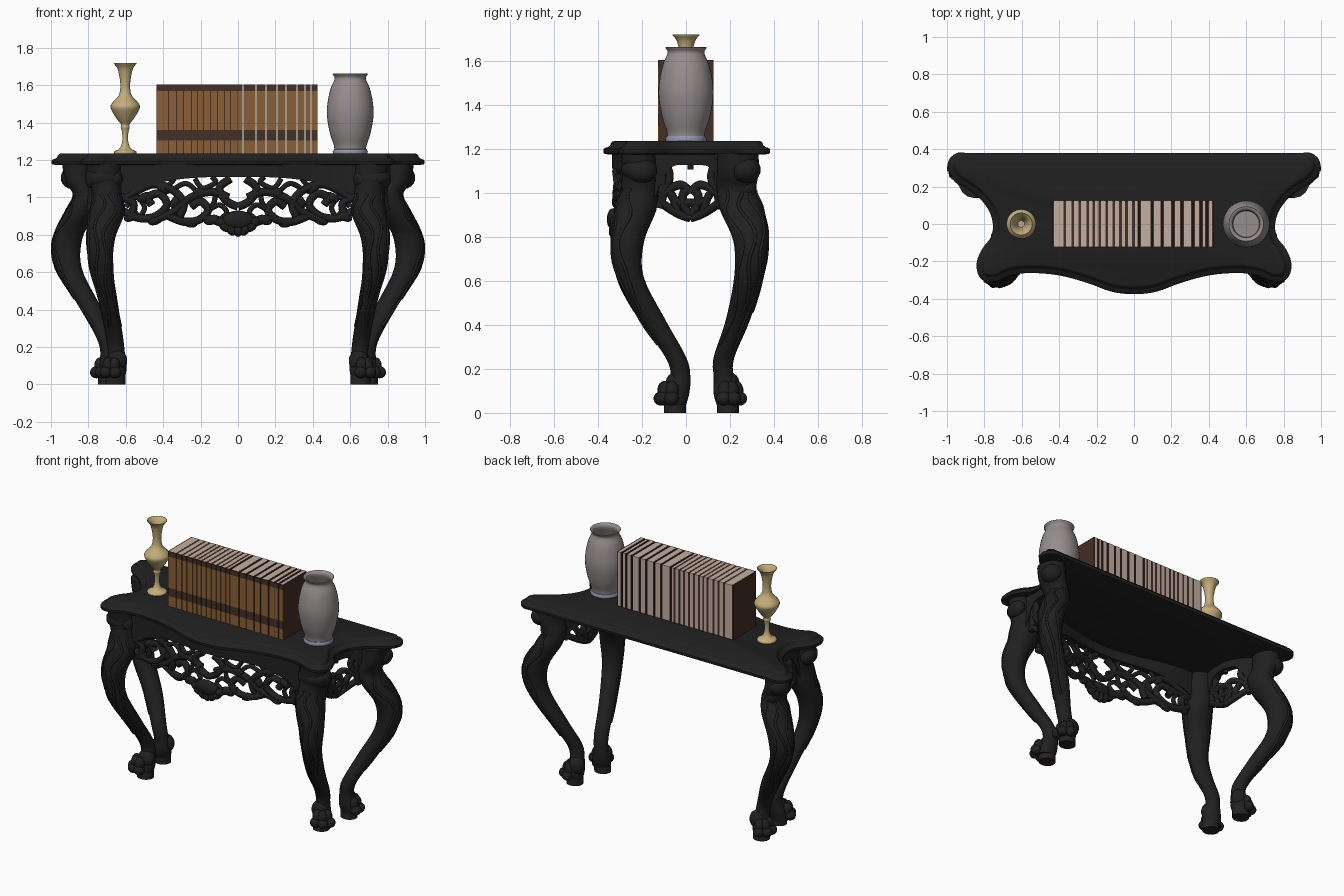
import bpy, bmesh, math
from mathutils import Vector, Matrix

if "Cube" in bpy.data.objects:
    bpy.data.objects.remove(bpy.data.objects["Cube"])


def material(name, r, g, b):
    m = bpy.data.materials.new(name)
    m.use_nodes = True
    m.diffuse_color = (r, g, b, 1)
    m.node_tree.nodes["Principled BSDF"].inputs["Base Color"].default_value = (r, g, b, 1)
    return m


BLACK = material("black_wood", .0145, .0145, .0145)
DARK = material("dark_plinth", .02, .016, .016)
BRASS = material("pale_brass", .55, .42, .2)
GREY = material("grey_ceramic", .3, .267, .27)
BLUE = material("blue_grey_foot", .3, .3, .42)
SPINE = material("tan_leather", .255, .118, .038)
BAND = material("brown_band", .06, .029, .02)
COVER = material("dark_red_cover", .06, .026, .019)
PAGE = material("cream_pages", .54, .43, .36)


def smooth_path(pts, n=4, closed=False):
    """Catmull-Rom through points of any dimension."""
    pts = [Vector(p) for p in pts]
    k = len(pts)
    get = (lambda i: pts[i % k]) if closed else (lambda i: pts[max(0, min(k - 1, i))])
    out = []
    for i in range(k if closed else k - 1):
        a, b, c, d = (get(i + j) for j in (-1, 0, 1, 2))
        for s in range(n):
            t = s / n
            out.append((b * 2 + (c - a) * t + (a * 2 - b * 5 + c * 4 - d) * t ** 2
                        + (b * 3 - a - c * 3 + d) * t ** 3) / 2)
    return out if closed else out + [pts[-1]]


def finish(name, bm, mat, mirror=False):
    bmesh.ops.recalc_face_normals(bm, faces=bm.faces[:])
    me = bpy.data.meshes.new(name)
    bm.to_mesh(me)
    bm.free()
    me.materials.append(mat)
    ob = bpy.data.objects.new(name, me)
    bpy.context.collection.objects.link(ob)
    if mirror:
        ob.modifiers.new("Mirror", "MIRROR")
    return ob


def loft(name, rings, mat, mirror=False):
    """Skin a list of equal rings and cap both ends."""
    bm = bmesh.new()
    vs = [[bm.verts.new(p) for p in ring] for ring in rings]
    n = len(vs[0])
    for a, b in zip(vs, vs[1:]):
        for i in range(n):
            bm.faces.new((a[i], a[(i + 1) % n], b[(i + 1) % n], b[i]))
    bm.faces.new(vs[0])
    bm.faces.new(vs[-1])
    return finish(name, bm, mat, mirror)


def circle(x, y, z, rx, ry, n=16):
    return [(x + rx * math.cos(math.tau * i / n), y + ry * math.sin(math.tau * i / n), z) for i in range(n)]


def lathe(name, x, profile, mat, n=32):
    return loft(name, [circle(x, 0, z, r, r, n) for r, z in profile], mat)


def blobs(name, items, mat, mirror=False):
    """Ellipsoids given as (centre, radii, tilt about y)."""
    bm = bmesh.new()
    for loc, size, tilt in items:
        m = Matrix.Translation(loc) @ Matrix.Rotation(tilt, 4, 'Y') @ Matrix.Diagonal((*size, 1))
        bmesh.ops.create_uvsphere(bm, u_segments=14, v_segments=9, radius=1, matrix=m)
    return finish(name, bm, mat, mirror)


def boxes(name, items, mat):
    bm = bmesh.new()
    for lo, hi in items:
        lo, hi = Vector(lo), Vector(hi)
        m = Matrix.Translation((lo + hi) / 2) @ Matrix.Diagonal((*(hi - lo), 1))
        bmesh.ops.create_cube(bm, size=1, matrix=m)
    return finish(name, bm, mat)


def tubes(name, paths, radius, mat):
    """Round carved strands, each also mirrored in x."""
    cu = bpy.data.curves.new(name, 'CURVE')
    cu.dimensions = '3D'
    cu.bevel_depth, cu.bevel_resolution, cu.use_fill_caps = radius, 2, True
    for path in paths:
        for side in (1, -1):
            sp = cu.splines.new('POLY')
            sp.points.add(len(path) - 1)
            for p, v in zip(sp.points, path):
                p.co = (v[0] * side, v[1], v[2], 1)
            sp.use_smooth = True
    cu.materials.append(mat)
    bpy.context.collection.objects.link(bpy.data.objects.new(name, cu))


# Table top: moulded slab from one half outline
half = [(0, -.375), (.12, -.362), (.25, -.315), (.4, -.275), (.55, -.262), (.66, -.275), (.73, -.305),
        (.8, -.305), (.835, -.265), (.84, -.2), (.81, -.13), (.765, -.07), (.755, 0), (.78, .08), (.85, .16),
        (.94, .22), (.985, .27), (.995, .33), (.95, .378), (.85, .38), (.4, .38)]
outline = smooth_path(half + [(-x, y) for x, y in half[:0:-1]], 4, True)


def inset(d, z):
    ring, n = [], len(outline)
    for i, p in enumerate(outline):
        t = (outline[(i + 1) % n] - outline[i - 1]).normalized()
        ring.append((p.x - t.y * d, p.y + t.x * d, z))
    return ring


edge = [(.02, 1.174), (.004, 1.177), (0, 1.184), (0, 1.196), (.006, 1.203), (.022, 1.208),
        (.03, 1.214), (.034, 1.225), (.04, 1.232), (.048, 1.235)]
loft("table_top", [inset(d, z) for d, z in edge], BLACK)

# Cabriole legs: x, y, z, x radius, y radius
front_st = [(.715, -.215, 1.18, .09, .08), (.71, -.21, 1.09, .09, .08), (.70, -.21, 1.02, .082, .085),
            (.70, -.23, .92, .095, .095), (.735, -.265, .78, .078, .075), (.73, -.255, .62, .062, .062),
            (.69, -.15, .42, .05, .058), (.66, -.045, .25, .046, .047), (.65, -.025, .16, .046, .045),
            (.655, -.04, .09, .06, .055), (.665, -.05, .035, .06, .05)]
back_st = [(.86, .235, 1.18, .08, .095), (.85, .235, 1.09, .075, .095), (.815, .23, 1.01, .068, .09),
           (.845, .255, .92, .08, .1), (.912, .295, .78, .08, .08), (.905, .285, .62, .07, .066),
           (.795, .235, .42, .058, .055), (.71, .172, .25, .047, .047), (.69, .172, .16, .046, .046),
           (.695, .185, .09, .06, .06), (.7, .19, .035, .055, .05)]
for name, stations, angles in (("front_leg", front_st, (-2.6, -1.9, -1.2, -.4)),
                               ("back_leg", back_st, (-.7, .1, .8, 1.6))):
    path = smooth_path(stations, 5)
    loft(name + "s", [circle(*p) for p in path], BLACK, True)
    # raised leaf veins that wander along the leg
    veins = []
    for k, a in enumerate(angles):
        veins.append([])
        for i in range(10, 34 - 4 * (k % 2)):
            x, y, z, rx, ry = path[i]
            w = a + .22 * math.sin(i * .7 + k)
            veins[-1].append((x + .96 * rx * math.cos(w), y + .96 * ry * math.sin(w), z))
    tubes(name + "_veins", veins, .008, BLACK)

# Scrolled knees at the leg tops
blobs("front_leg_scrolls", [((.72, -.225, 1.105), (.095, .07, .06), 0), ((.775, -.2, 1.1), (.045, .07, .055), 0),
                            ((.66, -.22, 1.1), (.045, .06, .055), 0), ((.7, -.255, 1.03), (.05, .04, .07), 0)],
      BLACK, True)
blobs("back_leg_scrolls", [((.885, .27, 1.105), (.065, .07, .06), 0), ((.855, .21, 1.1), (.055, .06, .055), 0),
                           ((.84, .275, 1.03), (.04, .045, .06), 0)], BLACK, True)

# Paw feet with toes, turned outwards and standing on plinths
for name, x, y, heading in (("front", .67, -.06, -.95), ("back", .7, .19, .5)):
    toes = [((x - .025, y + .01, .125), (.055, .045, .06), 0)]
    for turn in (-.85, 0, .85):
        dx, dy = math.cos(heading + turn), math.sin(heading + turn)
        toes.append(((x + .062 * dx, y + .055 * dy, .065), (.034, .034, .032), 0))
        toes.append(((x + .04 * dx, y + .04 * dy, .1), (.032, .032, .045), 0))
    blobs(name + "_paws", toes, BLACK, True)
for name, x, y in (("front", .655, -.05), ("back", .695, .19)):
    loft(name + "_plinths", [circle(x, y, z, .054, .05) for z in (0, .045)], DARK, True)


# Pierced aprons: flat drawings (u, z) wrapped onto curved paths
def front_wrap(u, z, d=0):
    return (u, -.215 - .05 * (1 + math.cos(math.pi * min(1, abs(u) / .6))) + d, z)


def side_wrap(u, z, d=0):
    return (.715 + 3 * max(0, u) ** 2 + .5 * min(0, u) ** 2 + d, u, z)


def rail(name, wrap, lo, hi, low, mirror=False):
    rings = []
    for i in range(33):
        u = lo + (hi - lo) * i / 32
        rings.append([wrap(u, z, d) for z, d in ((low(u), -.022), (low(u), .022), (1.18, .022), (1.18, -.022))])
    loft(name, rings, BLACK, mirror)


def strands(name, wrap, drawing, radius):
    tubes(name, [[wrap(*p) for p in smooth_path(s, 5)] for s in drawing], radius, BLACK)


rail("front_apron_rail", front_wrap, -.65, .65, lambda u: 1.11 - .1 * min(1, abs(u) / .62) ** 3)
rail("side_apron_rails", side_wrap, -.17, .2, lambda u: 1.125 - 15 * max(0, abs(u - .02) - .06) ** 2, True)

main = [[(.62, .93), (.53, .89), (.44, .9), (.38, .96), (.42, 1.02), (.48, 1), (.46, .96)],
        [(.45, .88), (.35, .92), (.25, 1.0), (.14, 1.03), (.05, 1.0)],
        [(.37, .9), (.29, .87), (.21, .88), (.16, .93), (.2, .98), (.25, .95)],
        [(.6, 1.0), (.46, 1.07), (.35, 1.04), (.29, .97), (.31, .9)],
        [(.2, .9), (.12, .875), (.05, .85)],
        [(.04, 1.1), (.1, 1.05), (.06, .98), (0, .95)],
        [(.62, 1.0), (.56, .97), (.57, .9)]]
fine = [[(.23, 1.1), (.19, 1.05), (.12, 1.08), (.14, 1.11)], [(.35, 1.04), (.28, 1.075), (.22, 1.03), (.2, .98)],
        [(.48, .99), (.55, 1.0), (.6, .95)], [(.16, .93), (.1, .96), (.06, .92), (.1, .88)],
        [(.34, 1.1), (.38, 1.05), (.41, .99)], [(.12, 1.02), (.13, .97), (.16, .94)],
        [(.52, .9), (.5, .95), (.54, 1.01)]]
strands("front_apron_scrolls", front_wrap, main, .022)
strands("front_apron_tendrils", front_wrap, fine, .014)

# Side drawing, described once and reflected about its middle line u = .02
side_half = [[(0, 1.0), (.04, 1.035), (.09, 1.02), (.14, .98)], [(0, .885), (.045, .9), (.09, .925), (.14, .96)],
             [(0, .9), (.035, .95), (.03, 1.0), (0, 1.02)], [(.06, .91), (.075, .97), (.1, 1.01)],
             [(.14, 1.0), (.1, 1.05), (.1, 1.1), (.13, 1.15)], [(.0, .955), (.045, .955), (.08, .97)],
             [(.14, .93), (.125, 1.0), (.13, 1.1)]]
side = [[(.02 + s * u, z) for u, z in stroke] for stroke in side_half for s in (1, -1)]
strands("side_apron_scrolls", side_wrap, side, .02)
strands("side_apron_drop", side_wrap, [[(.02, 1.14), (.02, 1.12), (.02, 1.105)]], .014)

# Shell and leaf drops on the front apron
shell = [(front_wrap(.085 * math.sin(a), .87 - .045 * math.cos(a), -.01), (.026, .026, .036), a)
         for a in (-1.5, -.95, -.45, 0, .45, .95, 1.5)]
shell.append((front_wrap(0, .88, -.015), (.085, .03, .05), 0))
blobs("apron_shell", shell, BLACK)
blobs("apron_leaves", [(front_wrap(u, z), (.045, .022, .026), t) for u, z, t in
                       ((.44, .88, .4), (.26, .866, -.3), (.57, .9, .5), (.33, .98, .9), (.14, .88, .3),
                        (.2, 1.03, .2), (.4, 1.05, -.6), (.5, 1.0, .4))], BLACK, True)

# Row of books: covers, page blocks and banded spines; the right half stands looser
pages, covers, spines, bands = [], [], [], []
x, bottom, top = -.435, 1.235, 1.603
for i, w in enumerate((12, 8, 7, 8, 6, 6, 7, 7, 7, 6, 7, 6, 13, 10, 11, 9, 11, 8, 6, 7)):
    gap, lap = (0, .0025) if i < 11 else (.005, .0005)
    x2 = x + w * .00534 - gap
    for c in (x, x2 - .007):
        covers.append(((c, -.122, bottom), (c + .007, .124, top)))
    pages.append(((x + .007, -.12, bottom + .004), (x2 - .007, .1245, top + .0005)))
    for z1, z2, group in ((bottom, 1.305, spines), (1.305, 1.36, bands), (1.36, 1.57, spines), (1.57, top, bands)):
        group.append(((x + lap, -.127, z1), (x2 - lap, -.119, z2)))
    x = x2 + gap
boxes("book_covers", covers, COVER)
boxes("book_pages", pages, PAGE)
boxes("book_spines", spines, SPINE)
boxes("book_spine_bands", bands, BAND)

# Brass candle vase
lathe("brass_vase", -.603, smooth_path([(.06, 1.235), (.058, 1.247), (.03, 1.262), (.016, 1.3), (.017, 1.35),
      (.024, 1.375), (.022, 1.39), (.045, 1.42), (.07, 1.46), (.079, 1.487), (.066, 1.51), (.035, 1.545),
      (.026, 1.59), (.03, 1.64), (.042, 1.69), (.061, 1.716), (.055, 1.716), (.035, 1.685), (.018, 1.62)], 3), BRASS, 24)

# Grey ceramic vase, hollow, on a tinted foot
lathe("ceramic_vase", .6, smooth_path([(.085, 1.255), (.088, 1.28), (.108, 1.34), (.124, 1.43), (.122, 1.5),
      (.106, 1.58), (.085, 1.628), (.085, 1.645), (.094, 1.658), (.09, 1.662), (.076, 1.653), (.074, 1.63),
      (.095, 1.57), (.11, 1.48), (.1, 1.36), (.07, 1.28)], 3), GREY, 36)
lathe("ceramic_vase_foot", .6, [(.092, 1.235), (.094, 1.245), (.088, 1.257), (.08, 1.26)], BLUE, 36)

# Smooth shading with sharp edges kept
bpy.ops.object.select_all(action='DESELECT')
for ob in bpy.context.scene.objects:
    if ob.type == 'MESH' and not ob.name.startswith("book"):
        ob.select_set(True)
        bpy.context.view_layer.objects.active = ob
bpy.ops.object.shade_smooth_by_angle(angle=math.radians(40))
